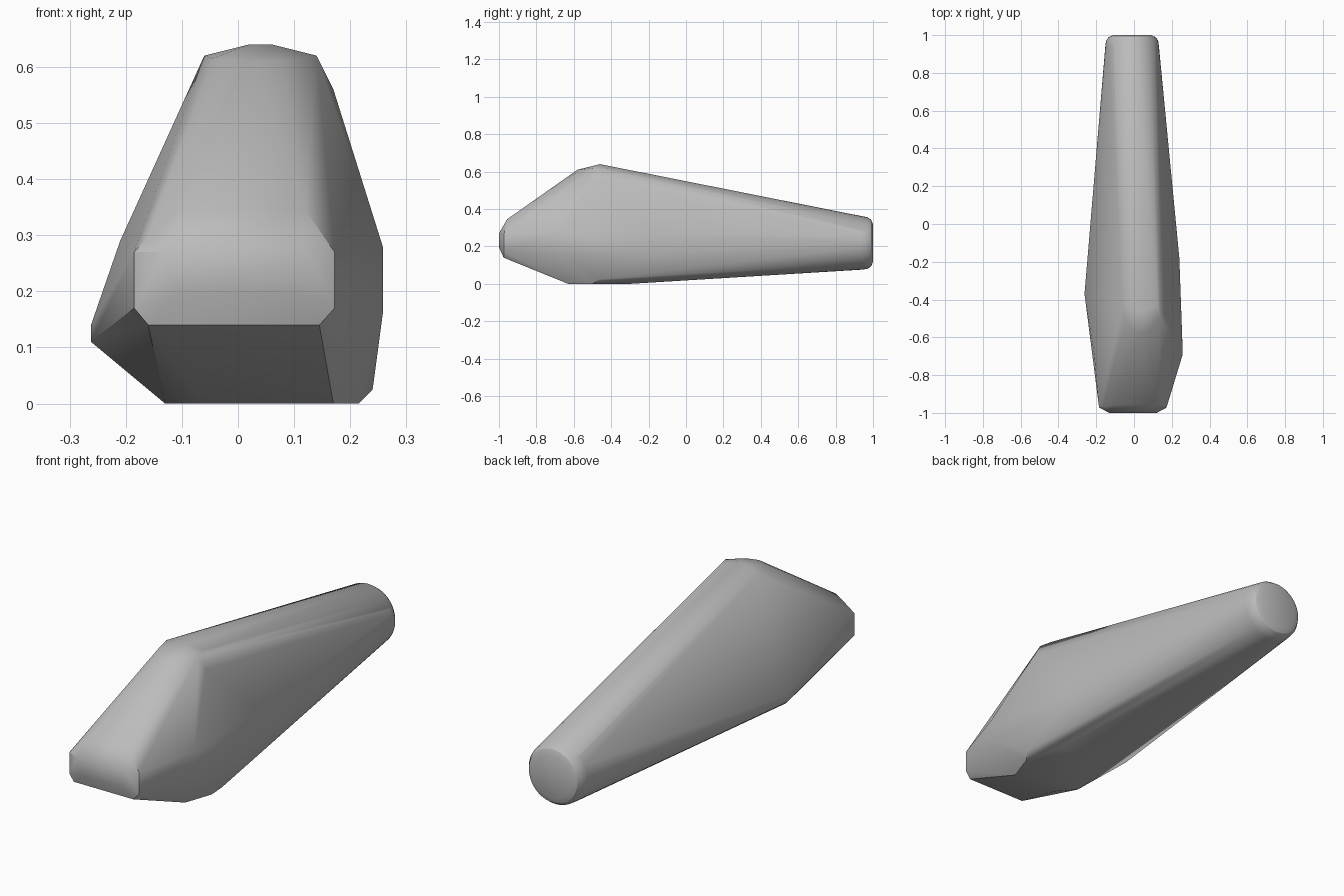
import bpy, bmesh
from math import cos, sin, pi, radians

default_cube = bpy.data.objects.get("Cube")
if default_cube:
    bpy.data.objects.remove(default_cube, do_unlink=True)


def flat_material(name, value):
    material = bpy.data.materials.new(name)
    material.use_nodes = True
    colour = (value, value, value, 1)
    material.diffuse_color = colour
    material.node_tree.nodes["Principled BSDF"].inputs["Base Color"].default_value = colour
    return material


def ring(centre_x, y, centre_z, radius, count=40):
    """Points of a circle facing along the body."""
    return [(centre_x + radius * cos(2 * pi * step / count), y,
             centre_z + radius * sin(2 * pi * step / count)) for step in range(count)]


def hull_object(name, points, material):
    """Wrap the corner points in one tight convex skin."""
    bm = bmesh.new()
    for point in points:
        bm.verts.new(point)
    result = bmesh.ops.convex_hull(bm, input=bm.verts)
    leftovers = {item for key in ("geom_interior", "geom_unused")
                 for item in result[key] if isinstance(item, bmesh.types.BMVert)}
    bmesh.ops.delete(bm, geom=list(leftovers), context='VERTS')
    bmesh.ops.dissolve_limit(bm, angle_limit=radians(0.5), verts=bm.verts, edges=bm.edges)
    bmesh.ops.recalc_face_normals(bm, faces=bm.faces)
    mesh = bpy.data.meshes.new(name)
    bm.to_mesh(mesh)
    bm.free()
    mesh.materials.append(material)
    obj = bpy.data.objects.new(name, mesh)
    bpy.context.collection.objects.link(obj)
    return obj


# Blunt nose: chamfered block, built from mirrored x pairs
nose = []
for y, z, left, right in [(-1, .195, -.11, .105), (-1, .27, -.13, .12),
                          (-.975, .14, -.16, .145), (-.972, .17, -.185, .172),
                          (-.972, .27, -.185, .172), (-.965, .297, -.16, .145),
                          (-.957, .345, -.10, .12)]:
    nose += [(left, y, z), (right, y, z)]

# Rounded crown at the top of the body
crown = [(.02, -.46, .64), (.06, -.46, .64), (-.06, -.44, .62), (-.045, -.52, .615),
         (-.01, -.565, .61), (.03, -.58, .61), (.08, -.565, .61), (.14, -.49, .62),
         (.125, -.43, .62), (.17, -.48, .56)]

# Widest corners of the two flanks
flanks = [(.258, -.69, .28), (.258, -.68, .16), (.24, -.18, .155), (.24, -.18, .27),
          (.24, -.46, .025),
          (-.262, -.37, .11), (-.262, -.37, .14), (-.21, -.695, .29)]

# Flat belly
belly = [(-.13, -.55, 0), (-.06, -.63, 0), (.17, -.63, 0), (.215, -.5, 0),
         (.17, -.3, 0), (-.05, -.33, 0)]

# Round tail with a softened rim
tail = []
for y, radius in [(.94, .142), (.97, .138), (.99, .124), (1, .1)]:
    tail += ring(-.01, y, .218, radius)

body = hull_object("tapered_body", nose + crown + flanks + belly + tail,
                   flat_material("plain grey", .5))
bpy.context.view_layer.objects.active = body
body.select_set(True)
bpy.ops.object.shade_smooth_by_angle(angle=radians(30))
